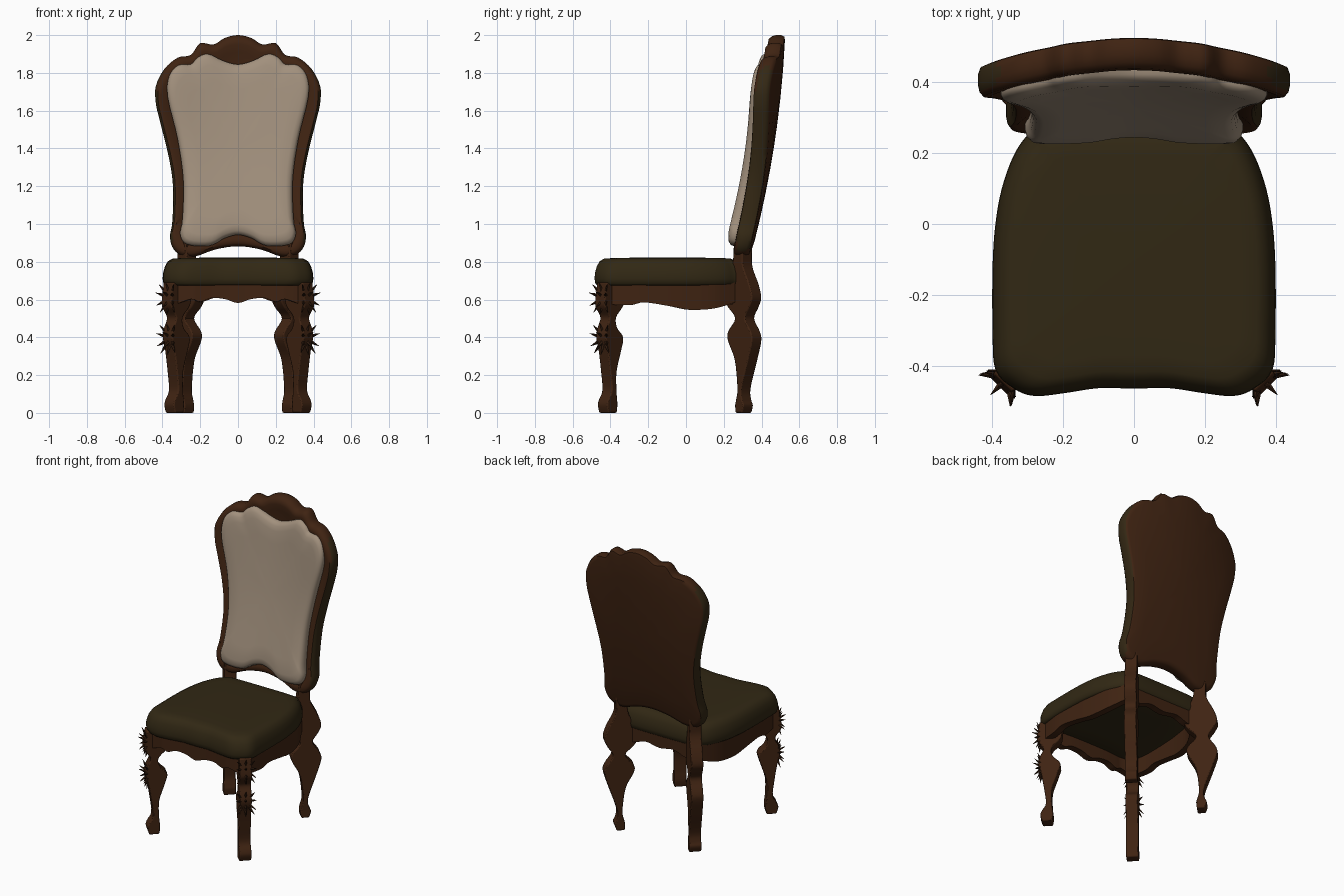
import bpy, bmesh, math
from mathutils import Vector, Matrix

cube = bpy.data.objects.get("Cube")
if cube:
    bpy.data.objects.remove(cube, do_unlink=True)


def material(name, rgb):
    m = bpy.data.materials.new(name)
    m.use_nodes = True
    m.diffuse_color = (*rgb, 1)
    bsdf = m.node_tree.nodes["Principled BSDF"]
    bsdf.inputs["Base Color"].default_value = (*rgb, 1)
    bsdf.inputs["Roughness"].default_value = 0.7
    return m


WOOD = material("brown_wood", (0.05, 0.017, 0.006))
EDGE = material("dark_edge_wood", (0.034, 0.021, 0.007))
OLIVE = material("olive_fabric", (0.031, 0.021, 0.007))
CREAM = material("cream_fabric", (0.36, 0.28, 0.205))
CARVING = material("dark_carving", (0.026, 0.010, 0.004))


def finish(name, bm, mats, angle=40, rule=None):
    """Turn a bmesh into a shaded object."""
    bmesh.ops.recalc_face_normals(bm, faces=bm.faces)
    if rule:
        for f in bm.faces:
            f.material_index = rule(f)
    mesh = bpy.data.meshes.new(name)
    bm.to_mesh(mesh)
    bm.free()
    for m in mats:
        mesh.materials.append(m)
    ob = bpy.data.objects.new(name, mesh)
    bpy.context.collection.objects.link(ob)
    bpy.ops.object.select_all(action='DESELECT')
    ob.select_set(True)
    bpy.context.view_layer.objects.active = ob
    bpy.ops.object.shade_smooth_by_angle(angle=math.radians(angle))
    return ob


def spline(pts, steps=4, closed=False):
    """Catmull-Rom curve through points of any dimension."""
    n, out = len(pts), []
    pick = (lambda i: pts[i % n]) if closed else (lambda i: pts[max(0, min(n - 1, i))])
    for i in range(n if closed else n - 1):
        quad = [pick(i + k) for k in (-1, 0, 1, 2)]
        for s in range(steps):
            t = s / steps
            out.append(tuple(0.5 * (2 * b + (c - a) * t + (2 * a - 5 * b + 4 * c - d) * t * t
                                    + (3 * b - a - 3 * c + d) * t ** 3)
                             for a, b, c, d in zip(*quad)))
    if not closed:
        out.append(tuple(pts[-1]))
    return out


def mirrored(half):
    """Full closed outline from a right half that starts and ends at x = 0."""
    return spline(half + [(-x, v) for x, v in half[-2:0:-1]], closed=True)


def bridge(bm, rings, closed=True):
    for a, b in zip(rings, rings[1:]):
        n = len(a)
        for i in range(n if closed else n - 1):
            j = (i + 1) % n
            bm.faces.new((a[i], a[j], b[j], b[i]))


def loft(outline, mid, levels, place):
    """Stack scaled copies of an outline, with a fan at both ends."""
    bm = bmesh.new()
    at = lambda x, v, s, d: bm.verts.new(place(x * s, mid + (v - mid) * s, d))
    rings = [[at(x, v, s, d) for x, v in outline] for s, d in levels]
    bridge(bm, rings)
    for ring, (s, d) in ((rings[0], levels[0]), (rings[-1], levels[-1])):
        hub = at(0, mid, 0, d)
        for i in range(len(ring)):
            bm.faces.new((ring[i - 1], ring[i], hub))
    return bm


# Back rest: leaning surface, wrapped forward at the sides
def back_front(x, z):
    t = (z - 0.84) / 1.16
    return 0.255 + 0.31 * t - 0.13 * t * t - (0.1 + 0.3 * t) * x * x


frame_half = [(0, 2.0), (.07, 1.985), (.13, 1.95), (.2, 1.957), (.25, 1.895), (.32, 1.88),
              (.39, 1.82), (.435, 1.73), (.435, 1.64), (.415, 1.55), (.37, 1.37),
              (.345, 1.21), (.347, 1.02), (.36, .93), (.34, .865), (.29, .83),
              (.22, .83), (.12, .865), (0, .882)]
frame = loft(mirrored(frame_half), 1.4,
             [(.3, .03), (.6, .03), (.85, .012), (.92, 0), (.965, .004), (.99, .02), (1, .04),
              (1, .07), (.985, .087), (.95, .09), (.7, .09), (.45, .09), (.2, .09)],
             lambda x, z, d: (x, back_front(x, z) + d, z))
finish("back_frame", frame, [WOOD, EDGE], 50,
       lambda f: int(abs(f.normal.x) > 0.75 and f.calc_center_median().z < 1.86))

panel_half = [(0, 1.845), (.08, 1.865), (.16, 1.9), (.215, 1.88), (.25, 1.845), (.317, 1.84),
              (.365, 1.78), (.372, 1.67), (.32, 1.45), (.29, 1.235), (.294, 1.03),
              (.306, .945), (.27, .892), (.15, .885), (.07, .925), (0, .942)]
panel = loft(mirrored(panel_half), 1.4,
             [(.85, .03), (1, .012), (1, -.006), (.985, -.018), (.95, -.028), (.88, -.035),
              (.7, -.037), (.5, -.038), (.25, -.038)],
             lambda x, z, d: (x, back_front(x, z) + d * (1.55 - .6 * (z - .84)), z))
finish("back_cushion", panel, [CREAM], 70)

# Seat cushion
seat_half = [(0, -.463), (.1, -.462), (.19, -.475), (.28, -.484), (.34, -.462), (.39, -.41),
             (.398, -.3), (.398, -.12), (.39, .0), (.372, .1), (.34, .19), (.3, .25),
             (.25, .285), (0, .29)]
seat = loft(mirrored(seat_half), -.1,
            [(.5, .675), (.96, .675), (.99, .685), (1, .71), (.995, .74), (.97, .775),
             (.93, .803), (.87, .816), (.75, .82), (.4, .822)],
            lambda x, y, z: (x, y, z))
finish("seat_cushion", seat, [OLIVE], 60)


# Aprons: path points are (x, y, lower edge height)
def apron(name, path, thick=0.045):
    bm = bmesh.new()
    pts = spline(path)
    rings = []
    for i, (x, y, z) in enumerate(pts):
        a, b = pts[max(i - 1, 0)], pts[min(i + 1, len(pts) - 1)]
        side = Vector((a[1] - b[1], b[0] - a[0], 0)).normalized() * thick
        rings.append([bm.verts.new(p) for p in (
            (x, y, .69), (x, y, z), (x + side.x, y + side.y, z), (x + side.x, y + side.y, .69))])
    bridge(bm, rings)
    bm.faces.new(rings[0])
    bm.faces.new(rings[-1])
    finish(name, bm, [WOOD])


front_half = [(0, -.45, .582), (.07, -.45, .603), (.14, -.452, .608), (.2, -.457, .588),
              (.25, -.46, .602), (.34, -.445, .57)]
apron("front_apron", [(-x, y, z) for x, y, z in front_half[:0:-1]] + front_half)
rear_half = [(0, .28, .6), (.1, .28, .615), (.18, .28, .59), (.27, .28, .575)]
apron("rear_apron", rear_half[:0:-1] + [(-x, y, z) for x, y, z in rear_half])
side_path = [(.365, -.42, .575), (.382, -.3, .57), (.384, -.22, .585), (.38, -.09, .566),
             (.37, .02, .546), (.345, .15, .553), (.29, .26, .585)]
apron("left_apron", side_path)
apron("right_apron", [(-x, y, z) for x, y, z in side_path[::-1]])

# Legs: diagonal sections listed as (height, inner reach, outer reach)
front_leg = [(.69, -.1, .04), (.6, -.095, .055), (.56, -.08, .052), (.505, -.032, .017),
             (.45, -.04, .038), (.4, -.085, .048), (.33, -.07, .03), (.22, -.036, .012),
             (.12, -.035, .002), (.07, -.04, .028), (.04, -.042, .036), (.0, -.036, .024)]
rear_leg = [(.93, -.03, .04), (.84, -.035, .035), (.77, -.045, .04), (.68, -.085, .085),
            (.61, -.1, .105), (.56, -.075, .085), (.5, -.022, .052), (.43, -.075, .095),
            (.38, -.075, .105), (.28, -.025, .075), (.13, -.005, .025), (.07, -.015, .03),
            (.04, -.022, .042), (.0, -.018, .03)]


def leg(name, sections, x, y, turn, thick=0.075):
    bm = bmesh.new()
    place = Matrix.Translation((x, y, 0)) @ Matrix.Rotation(turn, 4, 'Z')
    h = thick / 2
    rings = [[bm.verts.new(place @ Vector(p)) for p in
              ((a, -h, z), (b, -h, z), (b, h, z), (a, h, z))] for z, a, b in spline(sections)]
    bridge(bm, rings)
    bm.faces.new(rings[0])
    bm.faces.new(rings[-1])
    ob = finish(name, bm, [WOOD])
    bev = ob.modifiers.new("soft_edges", 'BEVEL')
    bev.width, bev.segments, bev.angle_limit = 0.006, 2, math.radians(50)
    return place


# Carved leaves: fans of pointed blades on the outer face of a front leg
def leaves(name, place):
    bm = bmesh.new()
    for height, reach in ((.61, .045), (.395, .04)):
        for tilt in (-60, -25, 15, 50):
            for fan in (-1, 0, 1):
                a = math.radians(tilt)
                aim = Vector((.6 * math.cos(a), fan * .6, math.sin(a))).normalized()
                base = Vector((reach - .012, fan * .02, height + tilt * .0005))
                spin = aim.to_track_quat('Z', 'Y').to_matrix().to_4x4()
                bmesh.ops.create_cone(
                    bm, segments=4, radius1=.013, radius2=.001, depth=.062, cap_ends=True,
                    matrix=place @ Matrix.Translation(base + aim * .031) @ spin)
    finish(name, bm, [CARVING], 20)


for label, s in (("left", 1), ("right", -1)):
    out = 0 if s > 0 else math.pi
    spot = leg(f"front_{label}_leg", front_leg, s * .34, -.417, out - s * math.pi / 4)
    leaves(f"front_{label}_leaves", spot)
    leg(f"rear_{label}_leg", rear_leg, s * .272, .30, out + s * math.pi / 4)
